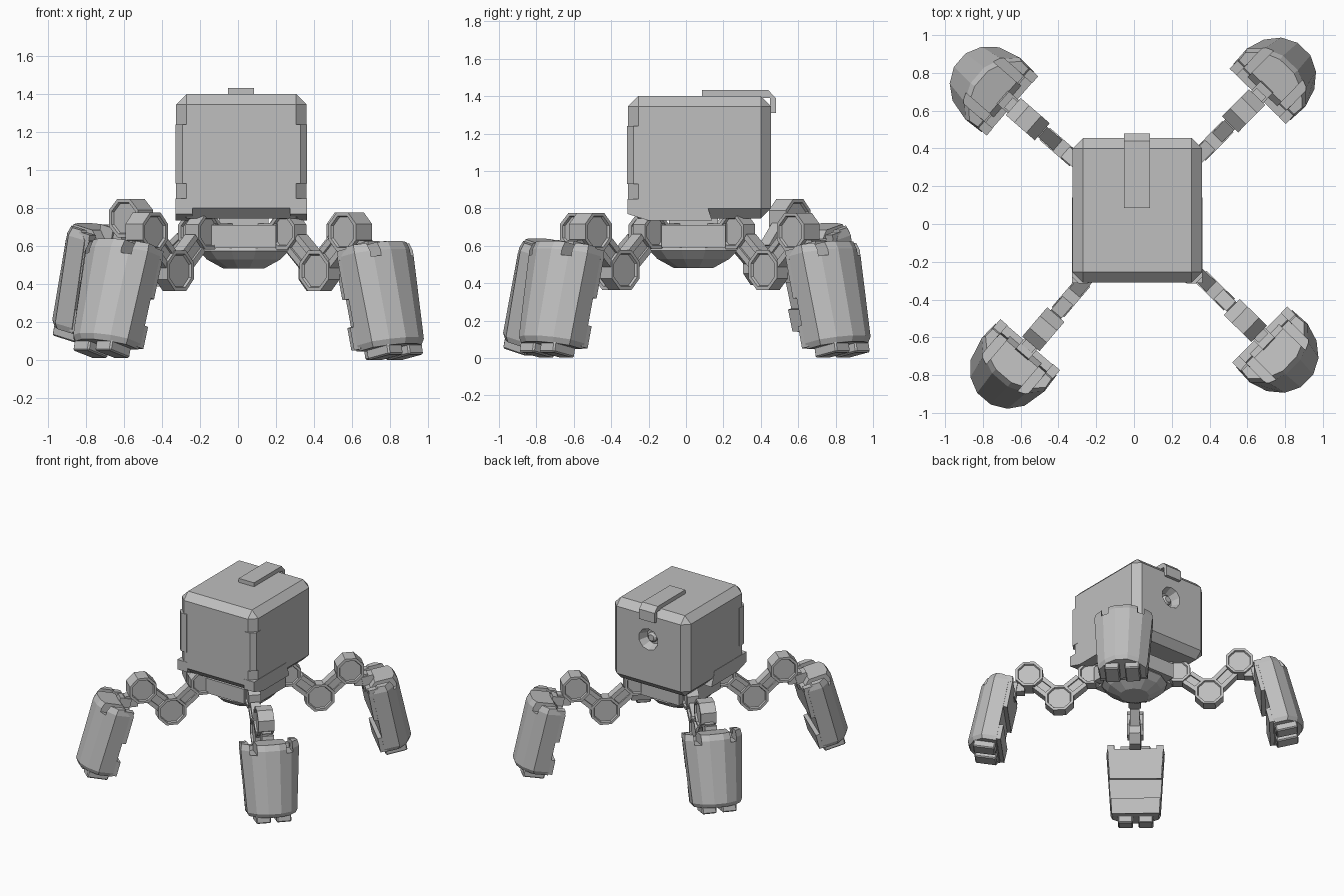
import bpy, bmesh, math
from mathutils import Matrix, Vector

old = bpy.data.objects.get("Cube")
if old:
    bpy.data.objects.remove(old, do_unlink=True)

grey = bpy.data.materials.new("light_grey")
grey.use_nodes = True
grey.diffuse_color = (0.52, 0.52, 0.52, 1)
grey.node_tree.nodes["Principled BSDF"].inputs["Base Color"].default_value = (0.52, 0.52, 0.52, 1)


def finish(name, bm, matrix=None):
    bmesh.ops.recalc_face_normals(bm, faces=bm.faces)
    mesh = bpy.data.meshes.new(name)
    bm.to_mesh(mesh)
    bm.free()
    mesh.materials.append(grey)
    ob = bpy.data.objects.new(name, mesh)
    bpy.context.collection.objects.link(ob)
    if matrix:
        ob.matrix_world = matrix
    return ob


def box(name, lo, hi, bevel=0, matrix=None):
    bm = bmesh.new()
    bmesh.ops.create_cube(bm, size=1)
    lo, hi = Vector(lo), Vector(hi)
    for v in bm.verts:
        v.co = [(a + b) / 2 + c * (b - a) for a, b, c in zip(lo, hi, v.co)]
    if bevel:
        bmesh.ops.bevel(bm, geom=bm.edges[:], offset=bevel, segments=1, affect='EDGES')
    return finish(name, bm, matrix)


def loft(name, loops, matrix=None):
    bm = bmesh.new()
    rows = [[bm.verts.new(p) for p in loop] for loop in loops]
    for a, b in zip(rows, rows[1:]):
        for i in range(len(a)):
            j = (i + 1) % len(a)
            bm.faces.new((a[i], a[j], b[j], b[i]))
    bm.faces.new(rows[0])
    bm.faces.new(rows[-1])
    return finish(name, bm, matrix)


def ring(radius, z, sides):
    steps = [2 * math.pi * (i + 0.5) / sides for i in range(sides)]
    return [(radius * math.cos(t), radius * math.sin(t), z) for t in steps]


def cut(target, cutter):
    mod = target.modifiers.new("cut", 'BOOLEAN')
    mod.object, mod.solver = cutter, 'EXACT'
    cutter.hide_render = True
    bpy.context.view_layer.objects.active = target
    bpy.ops.object.modifier_apply(modifier=mod.name)
    bpy.data.objects.remove(cutter, do_unlink=True)


# Body: chamfered block with a round socket in the back
body = box("body", (-0.325, -0.31, 0.745), (0.36, 0.455, 1.4), 0.055)
socket_at = Matrix.Translation((0.02, 0.455, 1.15)) @ Matrix.Rotation(-math.pi / 2, 4, 'X')
cut(body, loft("socket_cutter", [ring(0.06, -0.07, 10), ring(0.075, -0.03, 10),
                                 ring(0.095, 0.02, 10)], socket_at))
loft("socket_core", [ring(0.04, -0.08, 10), ring(0.04, -0.05, 10), ring(0.025, -0.035, 10)], socket_at)

# Front corner guards and lower side skirts
guard = [(0, -0.22), (0, -0.28), (0.035, -0.315), (0.085, -0.315), (0.085, -0.22)]
skirt = [(-0.312, 0.85), (0.1, 0.85), (0.14, 0.735), (-0.2, 0.735), (-0.312, 0.77)]
for side, edge, inward in (("right", -0.328, 1), ("left", 0.363, -1)):
    loft(side + "_corner_guard", [[(edge + inward * x, y, z) for x, y in guard] for z in (0.93, 1.24)])
    loft(side + "_skirt", [[(x, y, z) for y, z in skirt] for x in (edge, edge + inward * 0.09)])

# Bracket folded over the top rear edge
bracket = [(0.085, 1.39), (0.085, 1.432), (0.44, 1.432), (0.48, 1.39),
           (0.48, 1.31), (0.45, 1.31), (0.45, 1.39)]
loft("top_bracket", [[(x, y, z) for y, z in bracket] for x in (-0.053, 0.085)])

# Hub under the body
hub = Matrix.Translation((0.03, 0.04, 0))
loft("hub_bowl", [ring(0.11, 0.482, 12), ring(0.2, 0.53, 12), ring(0.245, 0.575, 12),
                  ring(0.22, 0.61, 12), ring(0.19, 0.71, 12)], hub)
box("neck", (-0.13, -0.13, 0.7), (0.13, 0.13, 0.77), 0, hub)
for i in range(4):
    box(f"hub_plate_{i + 1}", (-0.17, -0.25, 0.59), (0.17, -0.17, 0.71), 0,
        hub @ Matrix.Rotation(i * math.pi / 2, 4, 'Z'))


# Leg pieces, laid out along local +x
def joint(name, r, z, radius, width, base):
    bm = bmesh.new()
    bmesh.ops.create_cone(bm, cap_ends=True, segments=8, radius1=radius, radius2=radius, depth=width)
    caps = [f for f in bm.faces if len(f.verts) == 8]
    bmesh.ops.inset_individual(bm, faces=caps, thickness=0.02)
    bmesh.ops.inset_individual(bm, faces=caps, thickness=0.006, depth=-0.014)
    spin = Matrix.Rotation(math.pi / 2, 4, 'X') @ Matrix.Rotation(math.pi / 8, 4, 'Z')
    return finish(name, bm, base @ Matrix.Translation((r, 0, z)) @ spin)


def link(name, a, b, base):
    dr, dz = b[0] - a[0], b[1] - a[1]
    start, end = 0.09, math.hypot(dr, dz) - 0.09
    m = base @ Matrix.Translation((a[0], 0, a[1])) @ Matrix.Rotation(-math.atan2(dz, dr), 4, 'Y')
    box(name + "_web", (start, -0.022, -0.05), (end, 0.022, 0.05), 0, m)
    for tag, z in (("lower", -0.045), ("upper", 0.045)):
        box(f"{name}_{tag}_rail", (start, -0.036, z - 0.016), (end, 0.036, z + 0.016), 0, m)


half = [(0.03, 0.212), (0.14, 0.218), (0.21, 0.15), (0.25, 0.055)]
outline = half + [(u, -v) for u, v in reversed(half)]


def foot(name, m):
    # Each layer: height, depth scale, width scale, least depth
    layers = [(0, 0.93, 0.96, 0.075), (-0.045, 1, 1, 0), (-0.52, 1.05, 0.86, 0), (-0.55, 0.98, 0.8, 0)]
    shell = loft(name + "_shell", [[(max(u * su, least), v * sv, z) for u, v in outline]
                                   for z, su, sv, least in layers], m)
    # Slots in the top rim
    for v in (-0.135, 0.135):
        cut(shell, box("slot_cutter", (-0.1, v - 0.025, -0.075), (0.4, v + 0.025, 0.1), 0, m))
    # Inner plates with a gap between them
    for tag, top, bottom in (("upper", -0.04, -0.27), ("lower", -0.42, -0.54)):
        loft(f"{name}_{tag}_inner_plate",
             [[(u, s * (0.21 + 0.06 * z), z) for u, s in ((0, 1), (0.05, 1), (0.05, -1), (0, -1))]
              for z in (top, bottom)], m)
    for tag, v in (("first", -1), ("second", 1)):
        box(f"{name}_{tag}_post", (0.005, v * 0.183 - 0.025, -0.06), (0.08, v * 0.183 + 0.025, -0.01), 0, m)
        box(f"{name}_{tag}_toe", (0.04, v * 0.076 - 0.055, -0.6),
            (0.205, v * 0.076 + 0.055, -0.53), 0.008, m)
    box(name + "_mount", (-0.01, -0.045, -0.09), (0.08, 0.045, 0.03), 0, m)


# Legs: name, direction, lift off the ground, foot tilt
legs = (("back_left", 45.5, 0, 11), ("back_right", 139, 0.085, 13.5),
        ("front_right", 229.5, 0, 14.5), ("front_left", -44.5, 0, 11))
for name, angle, lift, tilt in legs:
    base = hub @ Matrix.Rotation(math.radians(angle), 4, 'Z')
    shoulder, elbow, knee = (0.325, 0.675), (0.56, 0.47 + lift * 0.3), (0.785, 0.675 + lift * 0.85)
    box(name + "_hip", (0.12, -0.04, 0.61), (0.28, 0.04, 0.72), 0, base)
    joint(name + "_shoulder", *shoulder, 0.1, 0.09, base)
    link(name + "_upper_link", shoulder, elbow, base)
    joint(name + "_elbow", *elbow, 0.115, 0.085, base)
    link(name + "_lower_link", elbow, knee, base)
    joint(name + "_knee", *knee, 0.11, 0.12, base)
    box(name + "_ankle", (0.82, -0.035, 0.54 + lift), (0.92, 0.035, 0.63 + lift), 0, base)
    foot(name + "_foot", base @ Matrix.Translation((0.885, 0, 0.582 + lift))
         @ Matrix.Rotation(math.radians(-tilt), 4, 'Y'))
